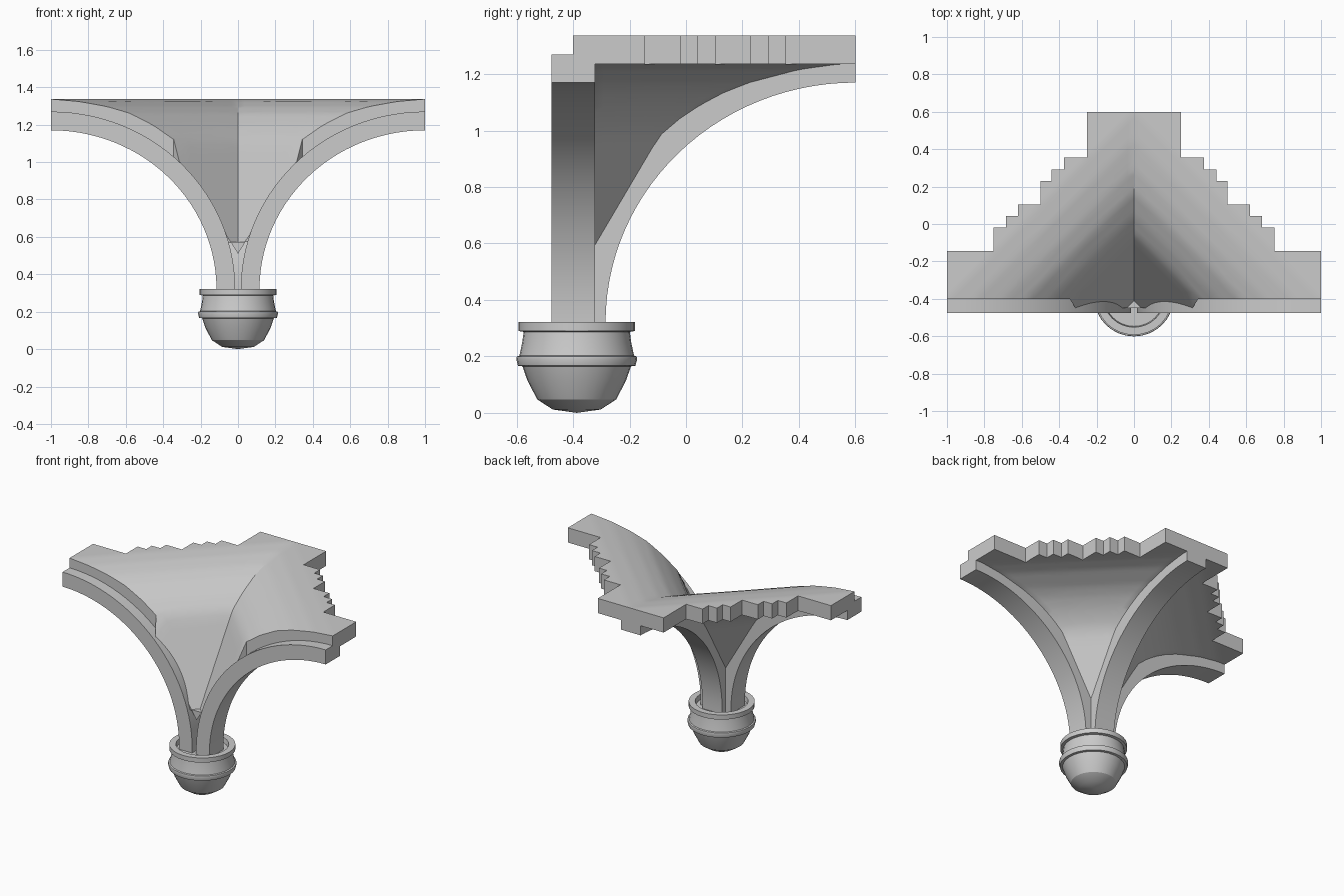
import bpy, bmesh
from math import sin, cos, pi

if "Cube" in bpy.data.objects:
    bpy.data.objects.remove(bpy.data.objects["Cube"])

FRONT, BACK = -0.476, -0.323


def finish(name, bm, angle=0.5):
    bmesh.ops.remove_doubles(bm, verts=bm.verts, dist=1e-5)
    bmesh.ops.recalc_face_normals(bm, faces=bm.faces)
    me = bpy.data.meshes.new(name)
    bm.to_mesh(me)
    bm.free()
    ob = bpy.data.objects.new(name, me)
    bpy.context.collection.objects.link(ob)
    bpy.ops.object.select_all(action='DESELECT')
    ob.select_set(True)
    bpy.context.view_layer.objects.active = ob
    bpy.ops.object.shade_smooth_by_angle(angle=angle)
    return ob


# Curved rib: quarter-arch bar, s is the distance out from the springing
def rib(name, place, w0, w1, n=28):
    bm = bmesh.new()
    path = [(0.115, 0.25, 0.015, 0.25)]
    for i in range(n + 1):
        a = pi / 2 * i / n
        path.append((1 - 0.885 * cos(a), 0.32 + 0.85 * sin(a),
                     1 - 0.985 * cos(a), 0.32 + 0.95 * sin(a)))
    rings = []
    for si, zi, so, zo in path:
        rings.append([bm.verts.new(place(s, w, z)) for s, w, z in
                      ((si, w0, zi), (si, w1, zi), (so, w1, zo), (so, w0, zo))])
    for a, b in zip(rings, rings[1:]):
        for k in range(4):
            bm.faces.new((a[k], a[(k + 1) % 4], b[(k + 1) % 4], b[k]))
    bm.faces.new(rings[0])
    bm.faces.new(rings[-1])
    finish(name, bm)


rib("wall_rib_right", lambda s, w, z: (s, w, z), FRONT, BACK)
rib("wall_rib_left", lambda s, w, z: (-s, w, z), FRONT, BACK)
rib("cross_rib", lambda s, w, z: (w, s - 0.4, z), -0.075, 0.075)


# Vault web: height depends on the distance |x| + y from the springing
TOP = [(-0.1, 0.43), (0, 0.59), (0.34, 1.118), (0.45, 1.195), (0.575, 1.26),
       (0.7, 1.297), (0.85, 1.324), (1, 1.337)]
UNDER = [(0, 0.33), (0.15, 0.59), (0.38, 0.98), (0.45, 1.04), (0.525, 1.09),
         (0.61, 1.135), (0.7, 1.17), (0.875, 1.216), (1.02, 1.236)]
STEPS = [(0.25, 0.6), (0.375, 0.355), (0.44, 0.292), (0.5, 0.23), (0.62, 0.105),
         (0.685, 0.043), (0.75, -0.018), (1.0, -0.145)]


def height(table, s):
    if s >= table[-1][0]:
        return table[-1][1]
    for (a, za), (b, zb) in zip(table, table[1:]):
        if s <= b:
            return za + (zb - za) * (s - a) / (b - a)


def refine(stops, step=0.035):
    out = [stops[0]]
    for a, b in zip(stops, stops[1:]):
        n = max(1, round((b - a) / step))
        out += [a + (b - a) * k / n for k in range(1, n + 1)]
    return out


half = refine([0.0, 0.07, 0.34, 0.375][:1] + [0.07] + [s[0] for s in STEPS])
xs = [-x for x in reversed(half[1:])] + half
ys = refine([-0.4, -0.33] + sorted(s[1] for s in STEPS))
bm = bmesh.new()
grid = {}


def corner(i, j):
    if (i, j) not in grid:
        x, y = xs[i], ys[j]
        yf = y if j else (-0.45 if abs(x) < 0.34 else -0.4)
        zt = height(TOP, abs(x) + yf + 0.4)
        zb = height(UNDER, max(abs(x), 0.07) + max(y, -0.33) + 0.4)
        grid[i, j] = (bm.verts.new((x, yf, zt)), bm.verts.new((x, yf, zb)))
    return grid[i, j]


cells = set()
for i in range(len(xs) - 1):
    xm = abs(xs[i] + xs[i + 1]) / 2
    limit = next(y for x, y in STEPS if xm < x)
    cells |= {(i, j) for j in range(len(ys) - 1) if ys[j + 1] <= limit + 1e-4}
for i, j in cells:
    ring = [(i, j), (i + 1, j), (i + 1, j + 1), (i, j + 1)]
    c = [corner(*p) for p in ring]
    # split along the diagonal so the slope lines stay straight
    o = 1 if xs[i] >= 0 else 0
    for side in (0, 1):
        q = [c[(k + o) % 4][side] for k in range(4)]
        bm.faces.new((q[0], q[1], q[2]))
        bm.faces.new((q[0], q[2], q[3]))
    for k, (di, dj) in enumerate(((0, -1), (1, 0), (0, 1), (-1, 0))):
        if (i + di, j + dj) not in cells:
            a, b = c[k], c[(k + 1) % 4]
            bm.faces.new((a[0], b[0], b[1], a[1]))
finish("vault_web", bm)

# Corbel: turned profile with a recessed top
PROFILE = [(0, 0.29), (0.16, 0.29), (0.165, 0.322), (0.206, 0.322), (0.206, 0.29),
           (0.188, 0.287), (0.193, 0.25), (0.203, 0.203), (0.212, 0.2),
           (0.214, 0.19), (0.208, 0.167), (0.192, 0.165), (0.175, 0.115),
           (0.14, 0.048), (0.085, 0.012), (0.02, 0.003), (0, 0)]
bm = bmesh.new()
vs = [bm.verts.new((r, -0.387, z)) for r, z in PROFILE]
es = [bm.edges.new(p) for p in zip(vs, vs[1:])]
bmesh.ops.spin(bm, geom=vs + es, cent=(0, -0.387, 0), axis=(0, 0, 1),
               angle=2 * pi, steps=32)
finish("corbel", bm)
